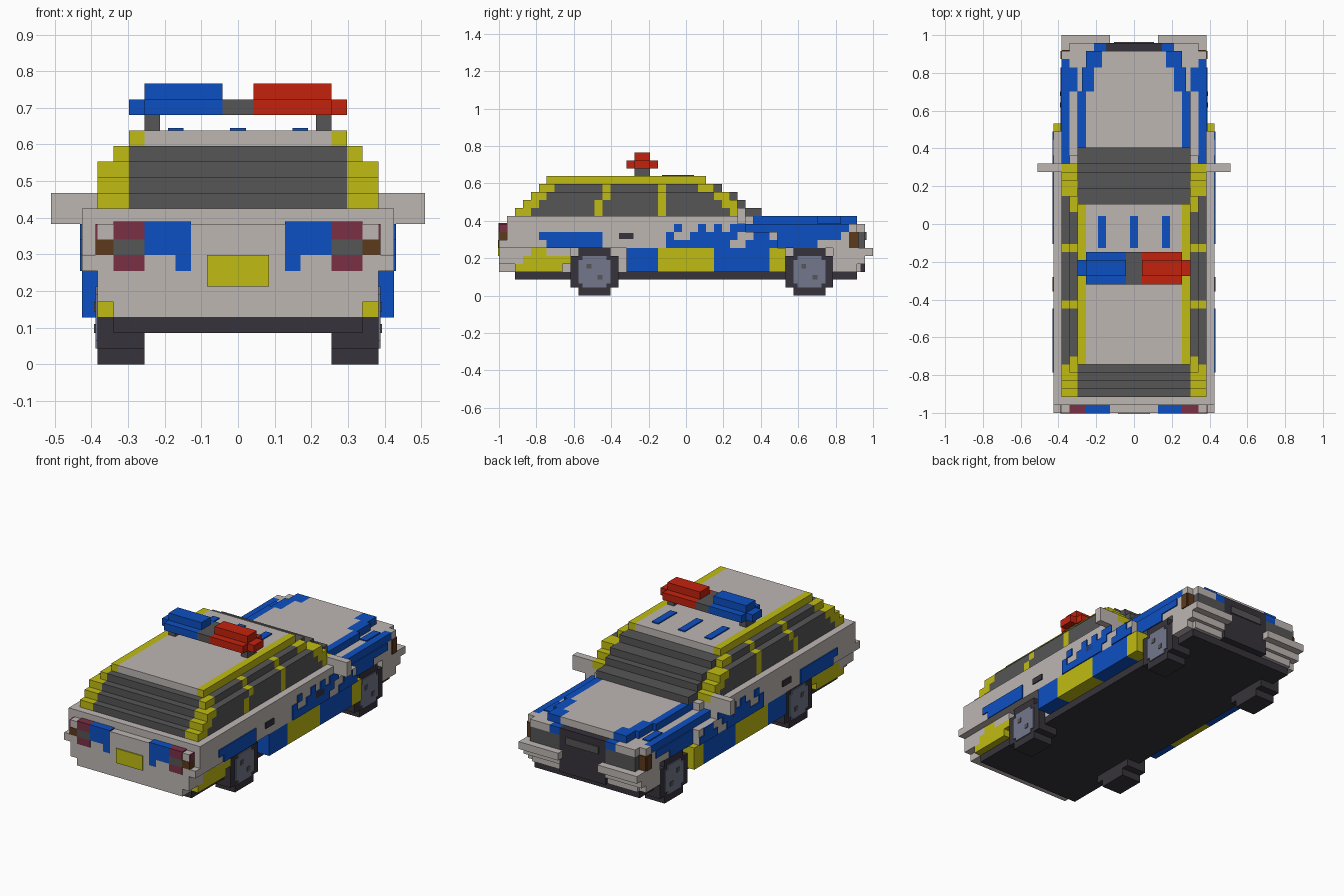
import bpy
import bmesh
from mathutils import Matrix, Vector

old = bpy.data.objects.get("Cube")
if old:
    bpy.data.objects.remove(old, do_unlink=True)

UNIT = 2 / 47      # edge of one block
PAINT = 0.15       # thickness of painted plates, in blocks


def material(name, r, g, b):
    m = bpy.data.materials.new(name)
    m.use_nodes = True
    m.diffuse_color = (r, g, b, 1)
    m.node_tree.nodes["Principled BSDF"].inputs["Base Color"].default_value = (r, g, b, 1)
    return m


light = material("warm light grey", 0.51, 0.47, 0.45)
blue = material("blue", 0.004, 0.08, 0.54)
yellow = material("yellow", 0.53, 0.50, 0.006)
red = material("red", 0.55, 0.016, 0.004)
glass = material("dark grey", 0.092, 0.092, 0.092)
black = material("charcoal", 0.037, 0.033, 0.043)
steel = material("blue grey", 0.17, 0.185, 0.26)
brown = material("brown", 0.11, 0.042, 0.012)
wine = material("burgundy", 0.195, 0.03, 0.06)


def part(name, mat, *boxes, mirror=False):
    """One object from boxes (x0, x1, y0, y1, z0, z1) in blocks, y counted from the -y end."""
    bm = bmesh.new()
    for x0, x1, y0, y1, z0, z1 in boxes:
        spans = [(x0, x1), (-x1, -x0)] if mirror else [(x0, x1)]
        for a, b in spans:
            centre = Vector(((a + b) / 2, (y0 + y1) / 2 - 23.5, (z0 + z1) / 2))
            size = Vector((b - a, y1 - y0, z1 - z0))
            place = Matrix.Translation(centre * UNIT) @ Matrix.Diagonal((size * UNIT).to_4d())
            bmesh.ops.create_cube(bm, size=1, matrix=place)
    mesh = bpy.data.meshes.new(name)
    bm.to_mesh(mesh)
    bm.free()
    mesh.materials.append(mat)
    obj = bpy.data.objects.new(name, mesh)
    bpy.context.collection.objects.link(obj)
    return obj


def wide(half, *rest):
    """A box centred on x = 0."""
    return (-half, half, *rest)


def pair(name, mat, *boxes):
    return part(name, mat, *boxes, mirror=True)


# Lower body
part("underbody", black, wide(8, 2, 45, 2, 3))
part("body_core", light, wide(8, 1, 45, 3, 9))
part("shoulder", light, wide(8, 1, 32, 9, 10))
pair("side_skin", light, (8, 10, 1, 31, 8, 10), (8, 10, 1, 35, 6, 8))
pair("rear_corner", yellow, (8, 9, 2, 8, 3, 4), (8, 9, 3, 9, 4, 5), (8, 9, 4, 6, 5, 6))
pair("rear_corner_upper", light, (8, 9, 1, 3, 4, 6), (8, 9, 3, 4, 5, 6), (8, 9, 6, 9, 5, 6))

# Door panels
pair("door_panel_blue", blue, (8, 10, 16, 20, 3, 6), (8, 10, 27, 34, 3, 6))
pair("door_panel_yellow", yellow, (8, 10, 20, 27, 3, 6))
pair("front_sill_end", yellow, (8, 10, 34, 36, 3, 6))

# Painted side patches: runs of blue per row
side = 10 + PAINT
runs = {6: [(6, 13), (21, 29), (31, 35)], 7: [(5, 13), (21, 22), (24, 30), (32, 34)],
        8: [(22, 23), (25, 26), (27, 28), (29, 31)]}
pair("side_patches", blue,
     *[(10, side, a, b, z, z + 1) for z, row in runs.items() for a, b in row])
pair("door_handles", black, *[(10, side, y, y + 1.8, 7.1, 7.9) for y in (15.1, 26)])

# Front wings and hood
pair("wing", light, (8, 9, 35, 45, 6, 8), (8, 9, 42, 45, 3, 6), (8, 9, 44, 45, 8, 9))
pair("wing_top", blue, (8, 9, 31, 44, 8, 9))
pair("wing_paint", blue, (9, 9 + PAINT, 35, 40, 6, 7), (9, 9 + PAINT, 35, 43, 7, 8))
part("hood", light, wide(6, 32, 40, 9, 10), wide(5, 40, 43, 9, 10), wide(4, 43, 45, 9, 10))
pair("hood_edge", blue, (6, 7, 32, 40, 9, 10), (5, 6.5, 40, 43, 9, 10), (4, 6, 43, 45, 9, 10))
pair("hood_flare", blue, (7, 8, 40, 43, 9, 9 + PAINT), (3.5, 5, 45, 46, 8, 9))

# Nose
part("grille", black, wide(3.5, 45, 46, 3, 9))
part("grille_slot", glass, wide(2.5, 46, 46 + PAINT, 7, 8))
pair("headlight", glass, (3.5, 8, 45, 46, 6, 8))
pair("headlight_brow", light, (5, 8, 45, 46, 8, 9))
pair("front_indicator", brown, (8, 9, 45, 45 + PAINT, 6, 8), (9, 9 + PAINT, 44, 45, 6, 8))
pair("front_bumper", light, (3, 9, 46, 47, 5, 6), (3.5, 9, 45, 46, 4, 6), (3.5, 8, 45, 45.5, 3, 4))

# Tail
part("tail_panel", light, wide(9, 0, 1, 6, 9))
part("rear_bumper", light, wide(9, 0, 2, 4, 6), wide(8, 0, 2, 3, 4))
pair("rear_bumper_end", light, (9, 10, 0, 1, 6, 7))
pair("tail_light", wine, (6, 8, -PAINT / 2, 1, 8, 9 + PAINT), (6, 8, -PAINT / 2, 1, 6, 7))
pair("tail_lens", glass, (6, 8, -PAINT / 2, 0, 7, 8))
pair("rear_indicator", brown, (8, 9 + PAINT, -PAINT / 2, 1, 7, 8))
pair("tail_side_light", wine, (9, 9 + PAINT, 0, 1, 8, 9))
pair("tail_patch", blue, (3, 6, -PAINT / 2, 1, 7, 9 + PAINT), (3, 4, -PAINT / 2, 0, 6, 7))
part("rear_plate", yellow, wide(2, -PAINT, 0, 5, 7))

# Cabin: stepped layers, sides alternate pillar and window
layers = [(9, 31, 33), (9, 30, 31), (9, 29, 30), (8, 27, 28)]
screens, windows, pillars = [], [], []
for i, (half, front, screen_end) in enumerate(layers):
    z = 10 + i
    back = 2 + i
    middle = 12 if i < 2 else 13
    screens.append(wide(7, back, screen_end, z, z + 1))
    cuts = [back, back + 2, middle, middle + 1, 20, 21, front - 2, front]
    for k, (a, b) in enumerate(zip(cuts, cuts[1:])):
        (windows if k % 2 else pillars).append((7, half, a, b, z, z + 1))
part("windscreens", glass, *screens)
pair("side_windows", glass, *windows)
pair("pillars", yellow, *pillars)
part("roof", light, wide(6, 6, 26, 14, 15))
pair("roof_rail", yellow, (6, 7, 6, 26, 14, 15))
part("roof_bars", blue, *[(x, x + 1, 20.5, 24.5, 15, 15 + PAINT) for x in (-4.5, -0.5, 3.5)])
pair("mirror", light, (9, 12, 30, 31, 9, 11))

# Beacon bar
pair("beacon_post", glass, (5, 6, 17, 19, 15, 16))
part("beacon_centre", glass, wide(1, 16, 20, 16, 17))
for name, mat, sign in (("right_beacon", blue, -1), ("left_beacon", red, 1)):
    spans = [(1, 6, 16, 20, 16, 17), (6, 7, 17, 19, 16, 17), (1, 6, 17, 19, 17, 18)]
    part(name, mat, *[(*sorted((sign * a, sign * b)), *rest) for a, b, *rest in spans])

# Wheels: stepped tyre, hub disc and small raised bolts
for name, y in (("rear", 12), ("front", 39)):
    pair(name + "_tyre", black, (6, 9, y - 2, y + 2, 0, 6), (6, 9, y - 3, y + 3, 1, 5))
    face = 9 + PAINT
    pair(name + "_hub", steel, (9, face, y - 1.5, y + 1.5, 1, 5), (9, face, y - 2, y + 2, 1.5, 4.5))
    pair(name + "_bolts", glass, *[(face, face + 0.08, y + d - 0.3, y + d + 0.3, 2.7 - d, 3.3 - d)
                                   for d in (-0.7, 0.7)])
